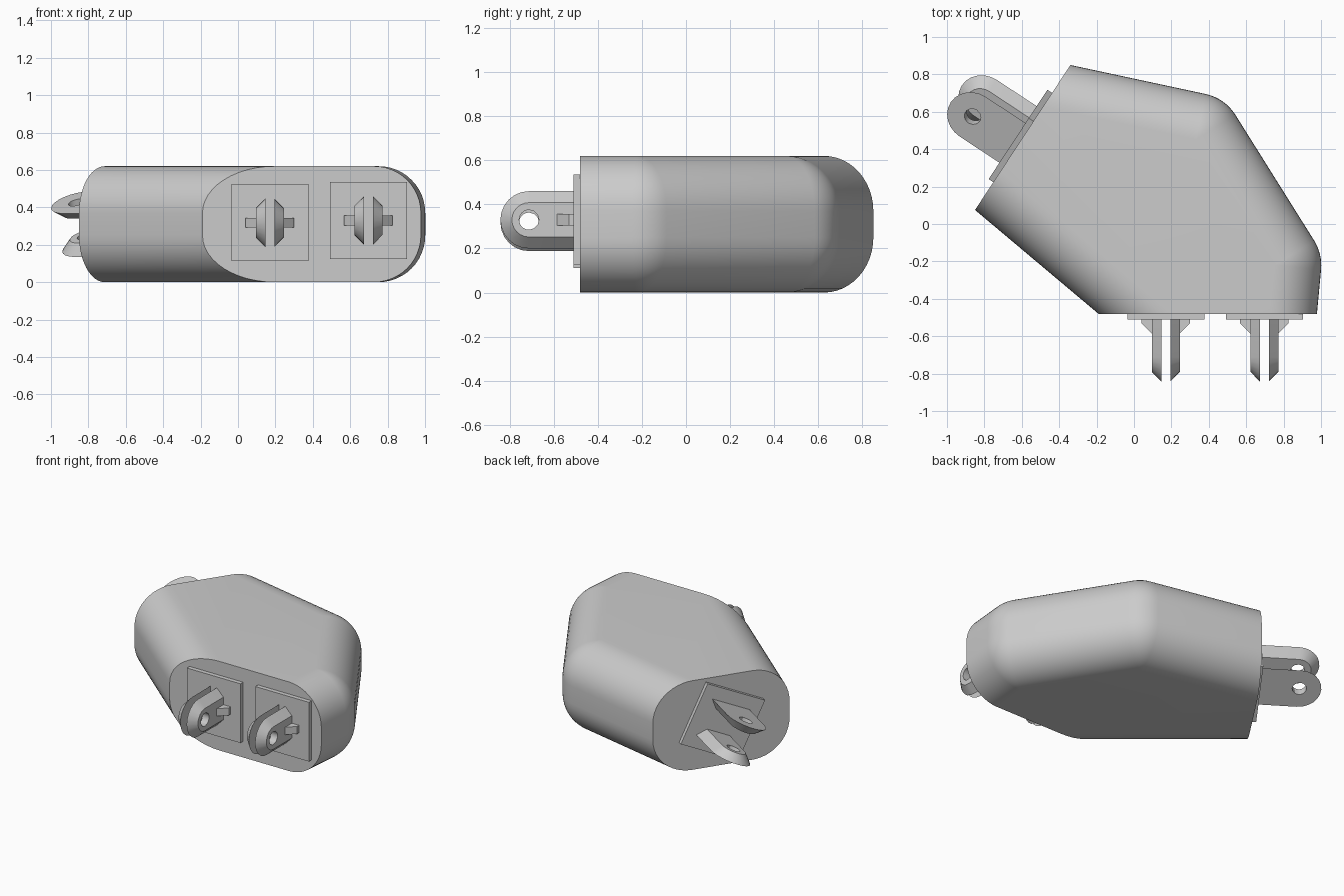
import bpy, bmesh
from math import sin, cos, pi, radians
from mathutils import Matrix, Vector

if "Cube" in bpy.data.objects:
    bpy.data.objects.remove(bpy.data.objects["Cube"], do_unlink=True)

grey = bpy.data.materials.new("light_grey")
grey.use_nodes = True
grey.diffuse_color = (0.6, 0.6, 0.6, 1)
grey.node_tree.nodes["Principled BSDF"].inputs["Base Color"].default_value = (0.6, 0.6, 0.6, 1)


def finish(name, bm, matrix=None):
    """Turn a bmesh into a smooth shaded object with sharp edges kept."""
    bmesh.ops.remove_doubles(bm, verts=bm.verts, dist=1e-4)
    bmesh.ops.recalc_face_normals(bm, faces=bm.faces)
    if matrix:
        bm.transform(matrix)
    mesh = bpy.data.meshes.new(name)
    bm.to_mesh(mesh)
    bm.free()
    mesh.materials.append(grey)
    obj = bpy.data.objects.new(name, mesh)
    bpy.context.collection.objects.link(obj)
    bpy.ops.object.select_all(action='DESELECT')
    obj.select_set(True)
    bpy.context.view_layer.objects.active = obj
    bpy.ops.object.shade_smooth_by_angle(angle=radians(30))


# Housing: plan outline, rounded on all edges except the two flat socket ends
HEIGHT, ROUND, STEPS = 0.62, 0.25, 12
plan = [Vector(p) for p in ((-0.85, 0.075), (-0.19, -0.48), (0.978, -0.48),
                            (1.008, -0.16), (0.486, 0.673), (-0.34, 0.85))]
FLAT_EDGES = (1, 5)
ROUND_CORNERS = (3, 4)


def outward(i):
    d = (plan[(i + 1) % 6] - plan[i]).normalized()
    return Vector((d.y, -d.x))


def corner(i, inset):
    """Meeting point of the two edges at a corner, moved inwards."""
    rows, offsets = [], []
    for e in ((i - 1) % 6, i):
        n = outward(e)
        rows.append(n)
        offsets.append(n.dot(plan[i]) - (0 if e in FLAT_EDGES else inset))
    return Matrix(rows).inverted() @ Vector(offsets)


def outline(inset):
    points = []
    for i in range(6):
        if i in ROUND_CORNERS:
            centre, a, b = corner(i, ROUND), outward(i - 1), outward(i)
            turn = a.angle(b)
            for k in range(9):
                t = turn * k / 8
                swung = Vector((a.x * cos(t) - a.y * sin(t), a.x * sin(t) + a.y * cos(t)))
                points.append(centre + swung * (ROUND - inset))
        else:
            points.append(corner(i, inset))
    return points


bm = bmesh.new()
rings = []
for half, base in ((-1, ROUND), (1, HEIGHT - ROUND)):
    for k in range(STEPS + 1):
        a = pi / 2 * k / STEPS
        a = a - pi / 2 if half < 0 else a
        rings.append([bm.verts.new((p.x, p.y, base + ROUND * sin(a)))
                      for p in outline(ROUND * (1 - cos(a)))])
count = len(rings[0])
for low, high in zip(rings, rings[1:]):
    for j in range(count):
        if j not in (1, count - 1):
            n = (j + 1) % count
            bm.faces.new((low[j], low[n], high[n], high[j]))
for a, b in ((1, 2), (count - 1, 0)):
    bm.faces.new([r[a] for r in rings] + [r[b] for r in reversed(rings)])
bm.faces.new(rings[0])
bm.faces.new(rings[-1])
finish("housing", bm)


# Plug parts are made in a local frame whose -y points out of the housing
def blade(name, matrix, side, inner, outer, reach):
    """Round-ended blade with a hole; inner and outer are (x, half height)."""
    bm = bmesh.new()
    loops = []
    for x, r in (inner, outer):
        arc = [(-reach - r * sin(pi * k / 12), r * cos(pi * k / 12)) for k in range(13)]
        edge = arc + [(0, -r + 2 * r * k / 4) for k in range(5)]
        # hole points follow the outline, closing round the root side
        angles = [pi * k / 12 for k in range(13)]
        angles += [pi + pi * (k + 1) / 6 for k in range(5)]
        hole = [(-reach - 0.045 * sin(a), 0.045 * cos(a)) for a in angles]
        loops.append([[bm.verts.new((side * x, y, z)) for y, z in pts] for pts in (edge, hole)])
    (edge_a, hole_a), (edge_b, hole_b) = loops
    for p, q in ((edge_a, hole_a), (edge_b, hole_b), (edge_a, edge_b), (hole_a, hole_b)):
        for j in range(len(p)):
            n = (j + 1) % len(p)
            bm.faces.new((p[j], p[n], q[n], q[j]))
    finish(name, bm, matrix)


def plate(name, matrix, size):
    bm = bmesh.new()
    bmesh.ops.create_cube(bm, size=1)
    bm.transform(Matrix.Translation((0, -0.01, 0)) @ Matrix.Diagonal((size, 0.04, size, 1)))
    finish(name, bm, matrix)


def tab(name, matrix, side):
    """Small bracket with a slanted front against the outside of a blade."""
    bm = bmesh.new()
    shape = ((0.13, -0.02), (0.13, -0.05), (0.07, -0.11), (0.07, -0.02))
    face = bm.faces.new([bm.verts.new((side * x, y, -0.026)) for x, y in shape])
    top = bmesh.ops.extrude_face_region(bm, geom=[face])
    verts = [v for v in top["geom"] if isinstance(v, bmesh.types.BMVert)]
    bmesh.ops.translate(bm, verts=verts, vec=(0, 0, 0.052))
    finish(name, bm, matrix)


SIDES = (("left", 1), ("right", -1))

# Two front plugs
for plug, x, z in (("right", 0.17, 0.318), ("left", 0.697, 0.33)):
    place = Matrix.Translation((x, -0.48, z))
    plate(f"{plug}_plug_plate", place, 0.412)
    for label, side in SIDES:
        blade(f"{plug}_plug_{label}_blade", place, side, (0.024, 0.13), (0.075, 0.078), 0.232)
        tab(f"{plug}_plug_{label}_tab", place, side)

# Tilted plug on the slanted rear end, wide blade faces turned outwards
tilt = radians(25)
out = outward(5).to_3d()
along = Vector((-out.y, out.x, 0)) * -1
axis_x = -sin(tilt) * along + cos(tilt) * Vector((0, 0, 1))
axis_y = -out
axis_z = axis_x.cross(axis_y)
place = Matrix((axis_x, axis_y, axis_z)).transposed().to_4x4()
place.translation = ((plan[5] + plan[0]) / 2).to_3d() + Vector((0, 0, HEIGHT / 2))
plate("rear_plug_plate", place, 0.43)
for label, side in (("upper", 1), ("lower", -1)):
    blade(f"rear_plug_{label}_blade", place, side, (0.072, 0.085), (0.128, 0.14), 0.285)
